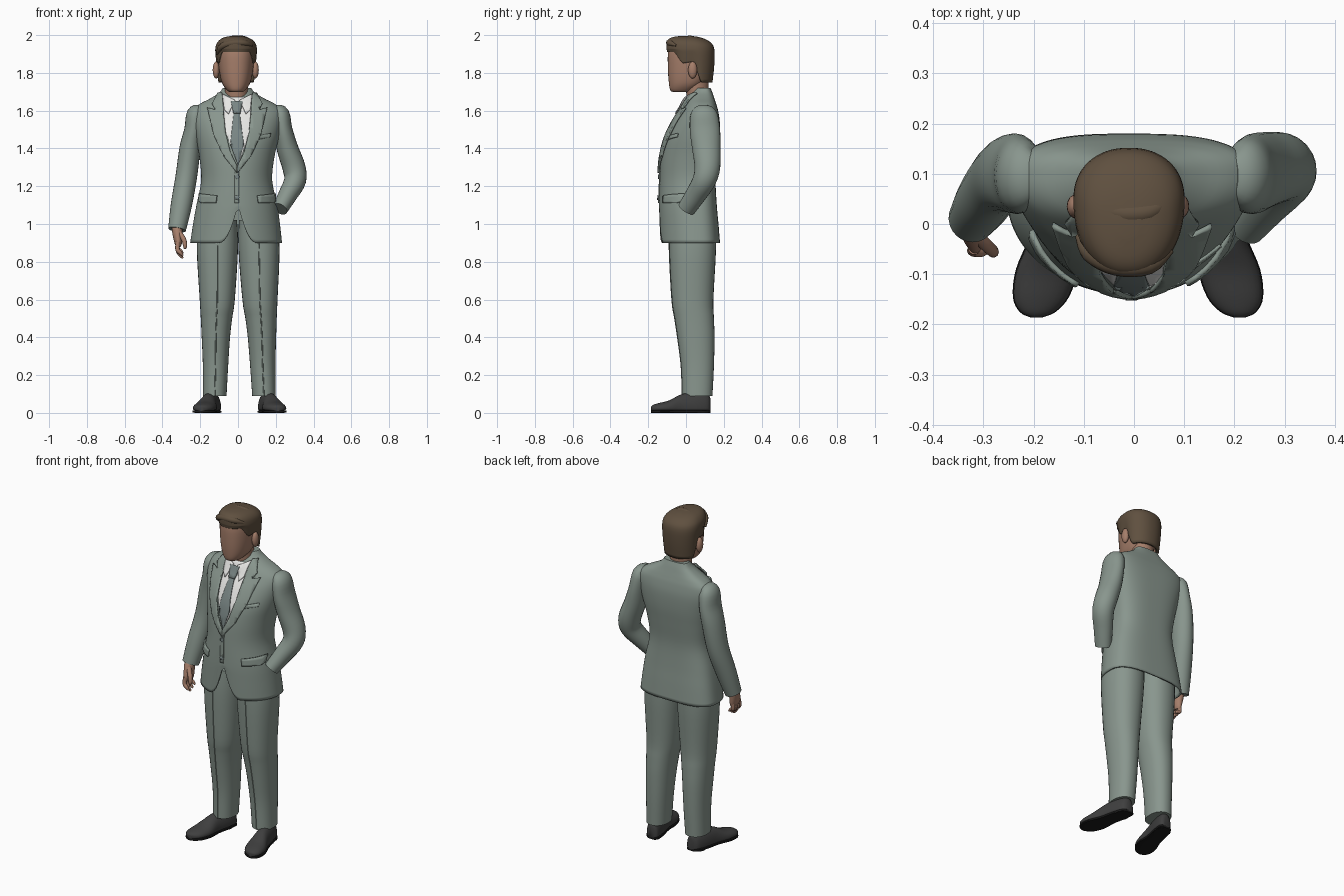
import bpy, bmesh, math
from mathutils import Vector

cube = bpy.data.objects.get("Cube")
if cube:
    bpy.data.objects.remove(cube)


def material(name, r, g, b):
    m = bpy.data.materials.new(name)
    m.use_nodes = True
    m.diffuse_color = (r, g, b, 1)
    m.node_tree.nodes["Principled BSDF"].inputs["Base Color"].default_value = (r, g, b, 1)
    return m


suit = material("suit_grey_green", .25, .305, .27)
skin = material("skin", .38, .21, .145)
hair_brown = material("hair_brown", .115, .08, .05)
white = material("shirt_white", .8, .8, .78)
tie_grey = material("tie_grey", .19, .235, .23)
shoe_grey = material("shoe_charcoal", .05, .05, .05)
sole_black = material("sole_black", .01, .01, .01)
parts = []


def finish(name, bm, mat, thickness=0, offset=-1):
    mesh = bpy.data.meshes.new(name)
    bm.to_mesh(mesh)
    bm.free()
    obj = bpy.data.objects.new(name, mesh)
    bpy.context.collection.objects.link(obj)
    mesh.materials.append(mat)
    if thickness:
        mod = obj.modifiers.new("thickness", "SOLIDIFY")
        mod.thickness, mod.offset = thickness, offset
    parts.append(obj)
    return obj


def smooth(rows, steps=4):
    """Resample rows with a Catmull-Rom spline."""
    out = []
    for i in range(len(rows) - 1):
        a, b, c, d = (rows[max(0, min(len(rows) - 1, i + k))] for k in (-1, 0, 1, 2))
        for s in range(steps):
            t = s / steps
            out.append(tuple(q + t / 2 * (r - p + t * (2 * p - 5 * q + 4 * r - e + t * (3 * (q - r) + e - p)))
                             for p, q, r, e in zip(a, b, c, d)))
    return out + [tuple(rows[-1])]


def power(v, n):
    return math.copysign(abs(v) ** (2 / n), v)


def tube(name, rows, mat, axis=None, sides=24, n_back=2, n_front=2, caps=(True, True), warp=None, thickness=0):
    """Loft of rings; a row is x, y, z, half width, depth [, front depth]."""
    rows = smooth(rows)
    bm = bmesh.new()
    rings = []
    for i, row in enumerate(rows):
        nxt, prev = rows[min(i + 1, len(rows) - 1)], rows[max(i - 1, 0)]
        t = Vector(axis) if axis else Vector(nxt[:3]) - Vector(prev[:3])
        t.normalize()
        u = t.cross(Vector((0, 0, 1) if abs(t.y) > .9 else (0, 1, 0))).normalized()
        v = u.cross(t)
        ring = []
        for k in range(sides):
            a = math.tau * k / sides
            c, s = math.cos(a), math.sin(a)
            n, depth = (n_back, row[4]) if s > 0 else (n_front, row[-1])
            p = Vector(row[:3]) + u * row[3] * power(c, n) + v * depth * power(s, n)
            ring.append(bm.verts.new(warp(p) if warp else p))
        rings.append(ring)
    for a, b in zip(rings, rings[1:]):
        for k in range(sides):
            j = (k + 1) % sides
            bm.faces.new((a[k], a[j], b[j], b[k]))
    for use, ring in zip(caps, (rings[0], rings[-1])):
        if use:
            bm.faces.new(ring)
    bmesh.ops.recalc_face_normals(bm, faces=bm.faces)
    return finish(name, bm, mat, thickness)


def section(z, x, w, front, back, split=.6):
    """Row of a body section given by its front and back edges."""
    y = front + (back - front) * split
    return (x, y, z, w, back - y, y - front)


DOWN = (0, 0, -1)

# Jacket body, with the hem cut away at the front
body = [section(*r) for r in (
    (.9, -.01, .243, -.14, .18), (1.0, -.008, .23, -.142, .172), (1.1, -.006, .214, -.143, .163),
    (1.23, -.007, .188, -.139, .157), (1.35, -.006, .198, -.132, .168), (1.45, -.003, .218, -.112, .178),
    (1.54, -.003, .236, -.07, .179), (1.6, -.002, .236, -.03, .17), (1.635, -.003, .2, -.012, .16),
    (1.665, -.004, .142, .003, .15), (1.695, -.005, .095, .025, .14), (1.72, -.005, .075, .045, .13))]


def hem(p):
    if p.z < 1.1 and p.y < 0:
        cut = (1 - min(1, abs(p.x) / .1)) ** 2
        p.z = 1.1 - (1.1 - p.z) * max(.03, 1 - cut)
    return p


tube("jacket", body, suit, DOWN, 96, 3, 2, (False, True), hem, .01)
fine_body = smooth(body)


def chest(x, z):
    """Depth of the jacket front at x, z."""
    for a, b in zip(fine_body, fine_body[1:]):
        if a[2] <= z <= b[2]:
            t = (z - a[2]) / (b[2] - a[2])
            cx, cy, _, w, _, depth = (p + t * (q - p) for p, q in zip(a, b))
            q = min(.985, abs(x - cx) / w)
            return cy - depth * math.sqrt(1 - q * q)
    return 0


def plate(name, outline, mat, lift, thickness=.006):
    """Flat outline in x, z laid over the jacket front."""
    bm = bmesh.new()
    face = bm.faces.new([bm.verts.new((x, 0, z)) for x, z in outline])
    face.normal_update()
    if face.normal.y > 0:
        face.normal_flip()
    bmesh.ops.triangulate(bm, faces=bm.faces[:])
    for axis in ((1, 0, 0), (0, 0, 1)):
        values = [Vector(axis).dot((x, 0, z)) for x, z in outline]
        for k in range(math.ceil(min(values) * 50), math.ceil(max(values) * 50)):
            bmesh.ops.bisect_plane(bm, geom=bm.verts[:] + bm.edges[:] + bm.faces[:],
                                   plane_co=Vector(axis) * k / 50, plane_no=axis)
    e = .004
    for v in bm.verts:
        x, z = v.co.x, v.co.z
        y = chest(x, z)
        normal = Vector(((chest(x + e, z) - chest(x - e, z)) / (2 * e), -1,
                         (chest(x, z + e) - chest(x, z - e)) / (2 * e))).normalized()
        v.co = Vector((x, y, z)) + normal * lift
    return finish(name, bm, mat, thickness, 0)


# Shirt front and tie
plate("shirt_front", [(-.08, 1.67), (.075, 1.67), (.07, 1.5), (0, 1.31), (-.07, 1.5)], white, .002, .004)
plate("tie_blade", [(-.022, 1.59), (.008, 1.59), (.03, 1.42), (0, 1.31), (-.04, 1.42)], tie_grey, .006)
plate("tie_knot", [(-.036, 1.645), (.024, 1.645), (.012, 1.58), (-.024, 1.58)], tie_grey, .011, .012)

# Front edge, buttons and pockets
plate("front_edge", [(-.018, 1.3), (.004, 1.31), (.004, 1.11), (-.018, 1.11)], suit, .002, .005)
for i, z in enumerate((1.25, 1.14)):
    disc = [(.012 * math.cos(a * math.tau / 12) - .005, z + .012 * math.sin(a * math.tau / 12)) for a in range(12)]
    plate(f"button_{i}", disc, tie_grey, .007)
plate("breast_pocket", [(.1, 1.445), (.17, 1.46), (.17, 1.48), (.1, 1.465)], suit, .003)

for side, s in (("right", -1), ("left", 1)):
    def mirrored(points):
        return [(s * x - .004, z) for x, z in points]
    # Lapel, shirt collar point, pocket flap
    plate(side + "_lapel", mirrored([(.076, 1.685), (.07, 1.58), (.06, 1.48), (.035, 1.38), (0, 1.305), (.002, 1.27),
                                     (.07, 1.36), (.12, 1.47), (.155, 1.61), (.115, 1.6), (.13, 1.63), (.098, 1.685)]),
          suit, .009, .01)
    plate(side + "_shirt_collar_point", mirrored([(.012, 1.65), (.075, 1.68), (.068, 1.6), (.045, 1.575)]),
          white, .012)
    plate(side + "_pocket_flap", mirrored([(.105, 1.15), (.195, 1.16), (.197, 1.12), (.185, 1.11), (.11, 1.11)]),
          suit, .005, .01)

    # Trouser leg with pressed crease
    leg = [(s * x + .008 * (1 - z), y, z, w, d) for x, y, z, w, d in (
        (.105, .035, 1.02, .1, .12), (.11, .035, .87, .109, .124), (.113, .035, .6, .093, .11),
        (.118, .044, .5, .083, .104), (.122, .053, .4, .075, .098), (.125, .061, .25, .067, .087),
        (.13, .06, .09, .062, .08))]
    tube(side + "_trouser_leg", leg, suit, DOWN, 32, 2.2, 2.2)
    tube(side + "_trouser_crease", [(x, y - d, z, .003, .003) for x, y, z, w, d in leg], suit, DOWN, 6)

    # Shoe and sole, turned outward
    shoe = [(s * (.135 + (.12 - y) * .22) + .008, y, w, h) for y, w, h in (
        (.13, .02, .075), (.115, .038, .1), (.06, .046, .11), (-.02, .047, .1),
        (-.09, .06, .066), (-.145, .054, .052), (-.175, .034, .042), (-.186, .01, .032))]
    tube(side + "_shoe", [(x, y, .024, w, h - .024, .014) for x, y, w, h in shoe], shoe_grey, (0, -1, 0), 24, 2.1, 3)
    tube(side + "_sole", [(x, y, .007, w + .002, .007) for x, y, w, h in shoe], sole_black, (0, -1, 0), 16, 5, 5)
    tube(side + "_heel", [(s * .145 + .008, .075, z, .044, .046) for z in (.012, 0)], sole_black, DOWN, 20, 2.5, 2.5)

    # Ear
    bm = bmesh.new()
    bmesh.ops.create_uvsphere(bm, u_segments=16, v_segments=10, radius=1)
    for v in bm.verts:
        v.co = Vector((s * .104 - .012, .035, 1.815)) + v.co * Vector((.018, .024, .045))
    finish(side + "_ear", bm, skin)

# Sleeves: right arm hanging, left hand in the pocket
shoulder = [(.195, .095, 1.615, .02, .04), (.222, .095, 1.585, .048, .07)]
tube("right_sleeve", [(-r[0],) + r[1:] for r in shoulder] + [
    (-.234, .1, 1.5, .05, .08), (-.254, .1, 1.4, .056, .075), (-.274, .085, 1.25, .057, .066),
    (-.3, .045, 1.1, .056, .058), (-.323, .01, .97, .047, .048)], suit)
tube("left_sleeve", shoulder + [
    (.238, .1, 1.5, .05, .08), (.262, .108, 1.4, .057, .075), (.296, .113, 1.3, .061, .068),
    (.302, .096, 1.23, .058, .062), (.264, .052, 1.155, .05, .055), (.222, .002, 1.08, .042, .048)], suit)

# Right hand
tube("right_palm", [(-.325, .005, .99, .027, .026), (-.32, -.008, .95, .027, .036),
                    (-.316, -.018, .9, .02, .041), (-.314, -.02, .88, .012, .036)], skin)
for i in range(4):
    y = -.05 + .02 * i
    tip = .82 + .012 * abs(i - 1)
    tube(f"right_finger_{i}", [(-.318, y, .905, .012, .011), (-.32, y - .004, .865, .012, .011),
                               (-.305, y - .006, tip + .015, .01, .01), (-.292, y - .004, tip, .005, .005)], skin, None, 10)
tube("right_thumb", [(-.312, -.025, .955, .014, .014), (-.288, -.048, .92, .013, .013),
                     (-.28, -.056, .885, .011, .011), (-.282, -.056, .868, .005, .005)], skin, None, 10)

# Neck, shirt collar and head
tube("neck", [(-.005, .07, 1.58, .06, .06), (-.008, .062, 1.67, .06, .058), (-.01, .055, 1.79, .064, .066)], skin, DOWN)
tube("shirt_collar", [(-.005, .06, 1.64, .077, .066), (-.005, .066, 1.685, .068, .062)],
     white, (0, .45, -1), 32, caps=(False, False), thickness=.005)
tube("head", [section(*r) for r in (
    (1.698, -.01, .03, -.065, .02), (1.708, -.01, .048, -.083, .04), (1.75, -.01, .076, -.091, .1),
    (1.83, -.01, .092, -.096, .135), (1.92, -.01, .094, -.093, .135), (1.97, -.01, .07, -.06, .1),
    (1.985, -.01, .03, -.02, .05))], skin, DOWN, 40, 2.2, 2.3)

# Hair: cap with a shaped hairline and swept locks
hairline = ((-1, 1.91), (-.06, 1.91), (-.02, 1.85), (.04, 1.86), (.08, 1.75), (1, 1.74))


def shape_hair(p):
    if p.z < 1.93:
        for (y0, z0), (y1, z1) in zip(hairline, hairline[1:]):
            if y0 <= p.y <= y1:
                low = z0 + (z1 - z0) * (p.y - y0) / (y1 - y0)
                p.z = 1.93 - (1.93 - p.z) * (1.93 - low) / .19
                break
    return p


tube("hair", [section(*r) for r in (
    (1.74, -.01, .1, -.1, .14), (1.84, -.01, .107, -.102, .15), (1.93, -.01, .11, -.104, .149),
    (1.968, -.01, .094, -.1, .122), (1.988, -.012, .062, -.075, .075), (1.996, -.012, .02, -.025, .025))],
    hair_brown, DOWN, 64, 2.2, 2.2, (False, True), shape_hair, .015)
for i in range(5):
    y, lift = .026 * i, .005 * i
    tube(f"hair_lock_{i}", [(-.112, y - .025, 1.9 + lift, .005, .006), (-.088, y - .058, 1.937 + lift, .016, .018),
                            (-.035, y - .082, 1.957 + lift, .019, .021), (.03, y - .08, 1.958 + lift, .018, .02),
                            (.075, y - .052, 1.945 + lift, .005, .006)], hair_brown, None, 12)

# Smooth shading with sharp edges kept
bpy.ops.object.select_all(action="DESELECT")
for obj in parts:
    obj.select_set(True)
bpy.context.view_layer.objects.active = parts[0]
bpy.ops.object.shade_smooth_by_angle(angle=math.radians(40))
